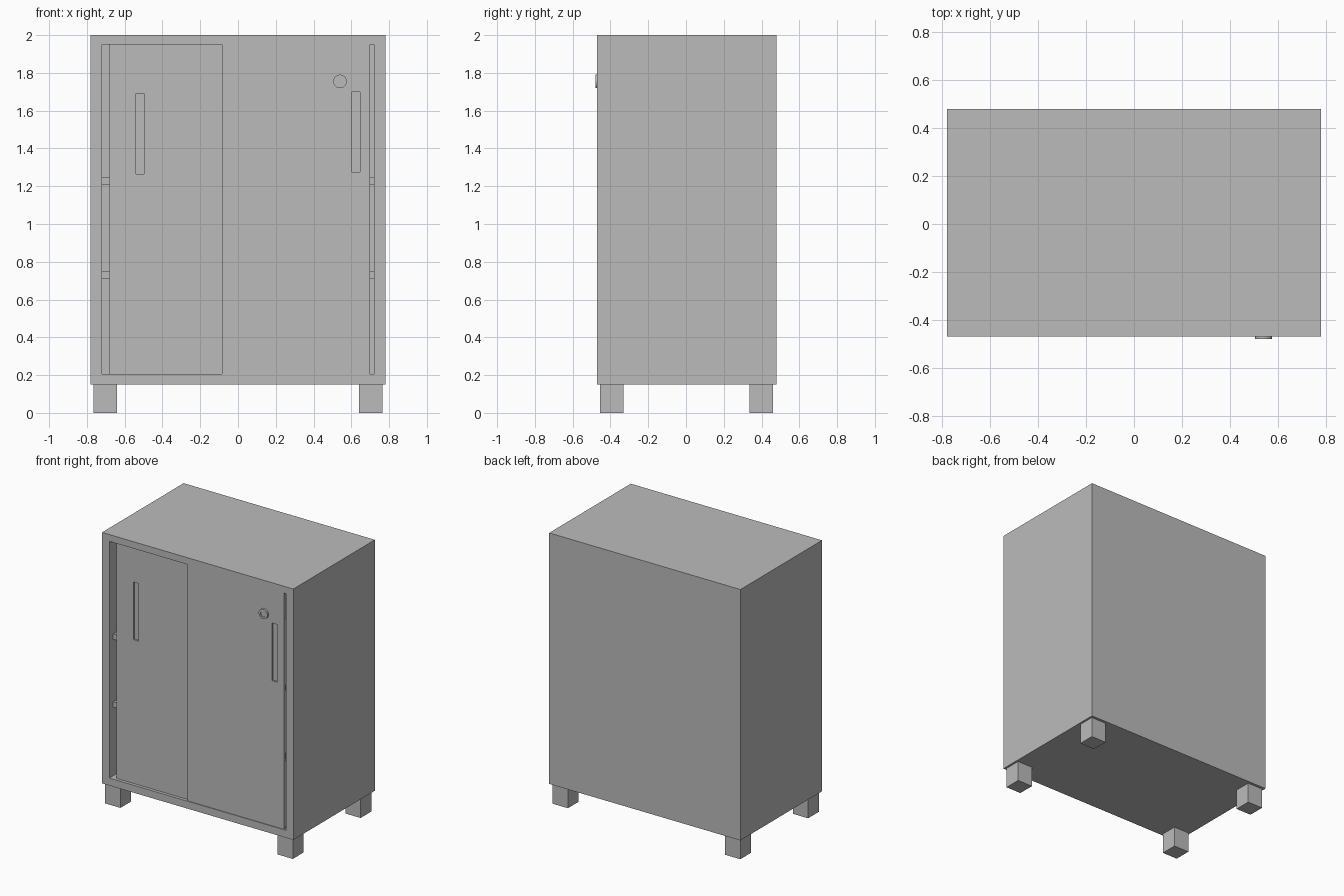
import bpy
import bmesh
from mathutils import Vector

cube = bpy.data.objects.get("Cube")
if cube:
    bpy.data.objects.remove(cube, do_unlink=True)

# Single painted-metal colour
GREY = (0.5, 0.5, 0.5, 1)
grey = bpy.data.materials.new("light grey")
grey.use_nodes = True
grey.diffuse_color = GREY
grey.node_tree.nodes["Principled BSDF"].inputs["Base Color"].default_value = GREY


def finish(name, bm):
    mesh = bpy.data.meshes.new(name)
    bm.to_mesh(mesh)
    bm.free()
    mesh.materials.append(grey)
    obj = bpy.data.objects.new(name, mesh)
    bpy.context.collection.objects.link(obj)
    return obj


def box(name, x, y, z, pocket_x=None, pocket_z=None, depth=0):
    """Box between coordinate pairs, with an optional pocket sunk into its front."""
    bm = bmesh.new()
    bmesh.ops.create_cube(bm, size=1)
    for v in bm.verts:
        v.co = Vector([pair[c > 0] for pair, c in zip((x, y, z), v.co)])
    bm.normal_update()
    if pocket_x:
        front = min(bm.faces, key=lambda f: f.calc_center_median().y)
        bmesh.ops.inset_individual(bm, faces=[front], thickness=0.005)
        mid = front.calc_center_median()
        for v in front.verts:
            v.co.x = pocket_x[v.co.x > mid.x]
            v.co.z = pocket_z[v.co.z > mid.z]
        floor = bmesh.ops.extrude_discrete_faces(bm, faces=[front])["faces"][0]
        bmesh.ops.translate(bm, verts=floor.verts, vec=(0, depth, 0))
    return finish(name, bm)


FRONT, BACK = -0.47, 0.48
OPEN_X, OPEN_Z = (-0.72, 0.72), (0.205, 1.95)

# Hollow cabinet shell
box("cabinet_body", (-0.78, 0.78), (FRONT, BACK), (0.15, 2.0),
    OPEN_X, OPEN_Z, 0.9)

# Two inner shelves
for name, z in (("lower_shelf", 0.71), ("upper_shelf", 1.21)):
    box(name, OPEN_X, (FRONT + 0.045, BACK - 0.05), (z, z + 0.04))

# Sliding doors on two tracks, each with a sunken finger pull
box("left_track_front_door", (-0.085, 0.70), (FRONT + 0.005, FRONT + 0.021),
    OPEN_Z, (0.602, 0.646), (1.275, 1.70), 0.012)
box("rear_track_door", (-0.68, 0.10), (FRONT + 0.023, FRONT + 0.039),
    OPEN_Z, (-0.54, -0.498), (1.265, 1.69), 0.012)

# Square feet at the four corners
for side, sx in (("right", -1), ("left", 1)):
    for end, sy in (("front", -1), ("back", 1)):
        cx, cy = sx * 0.703, 0.003 + sy * 0.395
        box(f"{end}_{side}_leg", (cx - 0.062, cx + 0.062),
            (cy - 0.062, cy + 0.062), (0, 0.15))

# Round lock: a short barrel with a sunken centre, lathed about the y axis
bm = bmesh.new()
rings = []
for radius, y in ((0.036, FRONT + 0.006), (0.036, -0.48),
                  (0.022, -0.48), (0.022, -0.474)):
    ring = bmesh.ops.create_circle(bm, segments=24, radius=radius)["verts"]
    for v in ring:
        v.co = Vector((v.co.x + 0.54, y, v.co.y + 1.755))
    rings.append(ring)
for a, b in zip(rings, rings[1:]):
    for i in range(len(a)):
        j = (i + 1) % len(a)
        bm.faces.new((a[i], a[j], b[j], b[i]))
bm.faces.new(rings[-1])
bm.faces.new(rings[0])
bmesh.ops.recalc_face_normals(bm, faces=bm.faces)
lock = finish("lock_barrel", bm)
bpy.ops.object.select_all(action="DESELECT")
lock.select_set(True)
bpy.context.view_layer.objects.active = lock
bpy.ops.object.shade_smooth_by_angle()
